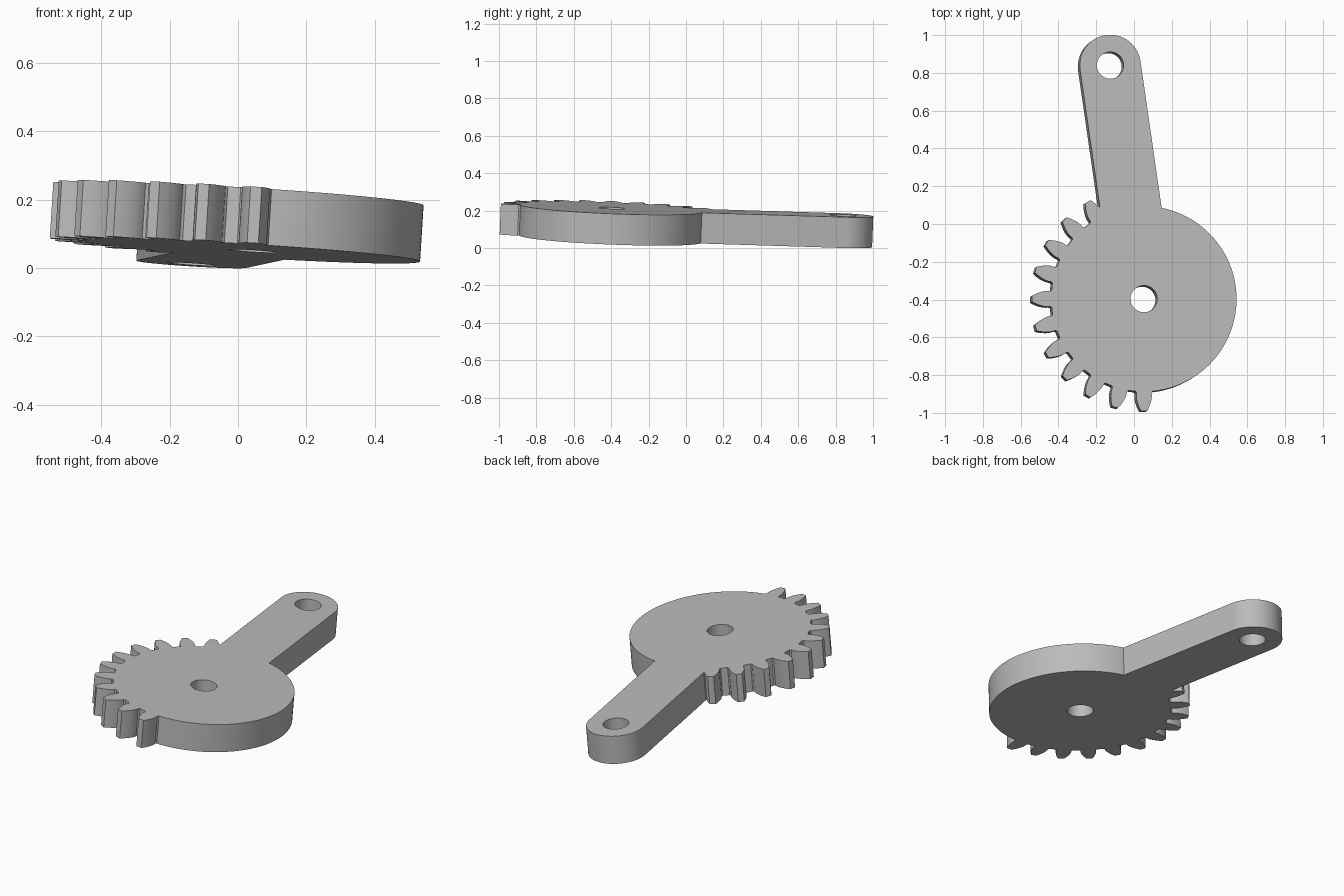
import bpy
import bmesh
from math import sin, cos, tan, acos, sqrt, radians, pi
from mathutils import Vector

cube = bpy.data.objects.get("Cube")
if cube:
    bpy.data.objects.remove(cube, do_unlink=True)

# Main dimensions
HUB = Vector((0.047, -0.400))
ARM_END = Vector((-0.130, 0.837))
ARM_R = 0.162
HOLE_R = 0.071
THICK = 0.165
MODULE = 0.0457
PITCH_R, TIP_R, ROOT_R = 12 * MODULE, 13 * MODULE, 10.75 * MODULE
PRESSURE = radians(20)
BASE_R = PITCH_R * cos(PRESSURE)
STEP = radians(15)


def polar(centre, r, a):
    return centre + Vector((r * cos(a), r * sin(a)))


def arc(centre, r, a0, a1, n):
    return [polar(centre, r, a0 + (a1 - a0) * i / n) for i in range(n + 1)]


def half_angle(r):
    """Half the angular width of an involute tooth at radius r."""
    a = acos(min(1, BASE_R / r))
    return pi / 48 + (tan(PRESSURE) - PRESSURE) - (tan(a) - a)


# Toothed part of the rim: eleven involute teeth joined by root arcs
flank = [(ROOT_R, half_angle(BASE_R) + 0.012), (ROOT_R + 0.008, half_angle(BASE_R))]
for i in range(7):
    r = BASE_R + (TIP_R - BASE_R) * i / 6
    flank.append((r, half_angle(r)))
rim = []
for k in range(11):
    mid = radians(120) + k * STEP
    rim += [polar(HUB, r, mid - w) for r, w in flank]
    rim += [polar(HUB, r, mid + w) for r, w in reversed(flank)]
    if k < 10:
        rim.append(polar(HUB, ROOT_R, mid + STEP / 2))

# Plain part of the rim, up to where the arm leaves it
along = (ARM_END - HUB).normalized()
side = Vector((along.y, -along.x))
arm_angle = Vector((1, 0)).angle(along)
reach = sqrt(ROOT_R ** 2 - ARM_R ** 2)
right_corner = HUB + along * reach + side * ARM_R
right_angle = Vector((1, 0)).angle(right_corner - HUB)
start = radians(270) + flank[0][1]
rim += arc(HUB, ROOT_R, start, 2 * pi + right_angle, 72)[1:]


def beside_arm(p):
    d = p - HUB
    return d.dot(along) < 0 or abs(d.dot(side)) > ARM_R - 0.0001


# Complete outline: rim, then the rounded arm, back to the first tooth
rim = [p for p in rim if beside_arm(p)]
left_reach = (rim[0] - HUB).dot(along)
left_corner = HUB + along * left_reach - side * ARM_R
outline = rim + arc(ARM_END, ARM_R, arm_angle - pi / 2, arm_angle + pi / 2, 32) + [left_corner]

# Flat plate with two bores, extruded from a filled curve
curve = bpy.data.curves.new("gear_lever", "CURVE")
curve.dimensions = "2D"
curve.fill_mode = "BOTH"
curve.extrude = THICK / 2
loops = [outline] + [arc(c, HOLE_R, 0, 2 * pi, 40)[:-1] for c in (HUB, ARM_END)]
for pts in loops:
    spline = curve.splines.new("POLY")
    spline.points.add(len(pts) - 1)
    for point, p in zip(spline.points, pts):
        point.co = (p.x, p.y, 0, 1)
    spline.use_cyclic_u = True

lever = bpy.data.objects.new("gear_lever", curve)
bpy.context.collection.objects.link(lever)
bpy.ops.object.select_all(action="DESELECT")
lever.select_set(True)
bpy.context.view_layer.objects.active = lever
bpy.ops.object.convert(target="MESH")
lever = bpy.context.object
lever.name = "gear_lever"

bm = bmesh.new()
bm.from_mesh(lever.data)
bmesh.ops.remove_doubles(bm, verts=bm.verts, dist=0.0002)
bmesh.ops.recalc_face_normals(bm, faces=bm.faces)
bm.to_mesh(lever.data)
bm.free()
bpy.ops.object.shade_smooth_by_angle(angle=radians(30))

# The plate leans slightly to the right and the back
lever.rotation_mode = "QUATERNION"
lever.rotation_quaternion = Vector((0, 0, 1)).rotation_difference(Vector((0.0625, 0.04, 1)))
lever.location = (0, 0, 0.1185)

# Single grey material
grey = bpy.data.materials.new("plain_grey")
grey.use_nodes = True
colour = (0.5, 0.5, 0.5, 1)
grey.diffuse_color = colour
grey.node_tree.nodes["Principled BSDF"].inputs["Base Color"].default_value = colour
lever.data.materials.clear()
lever.data.materials.append(grey)
